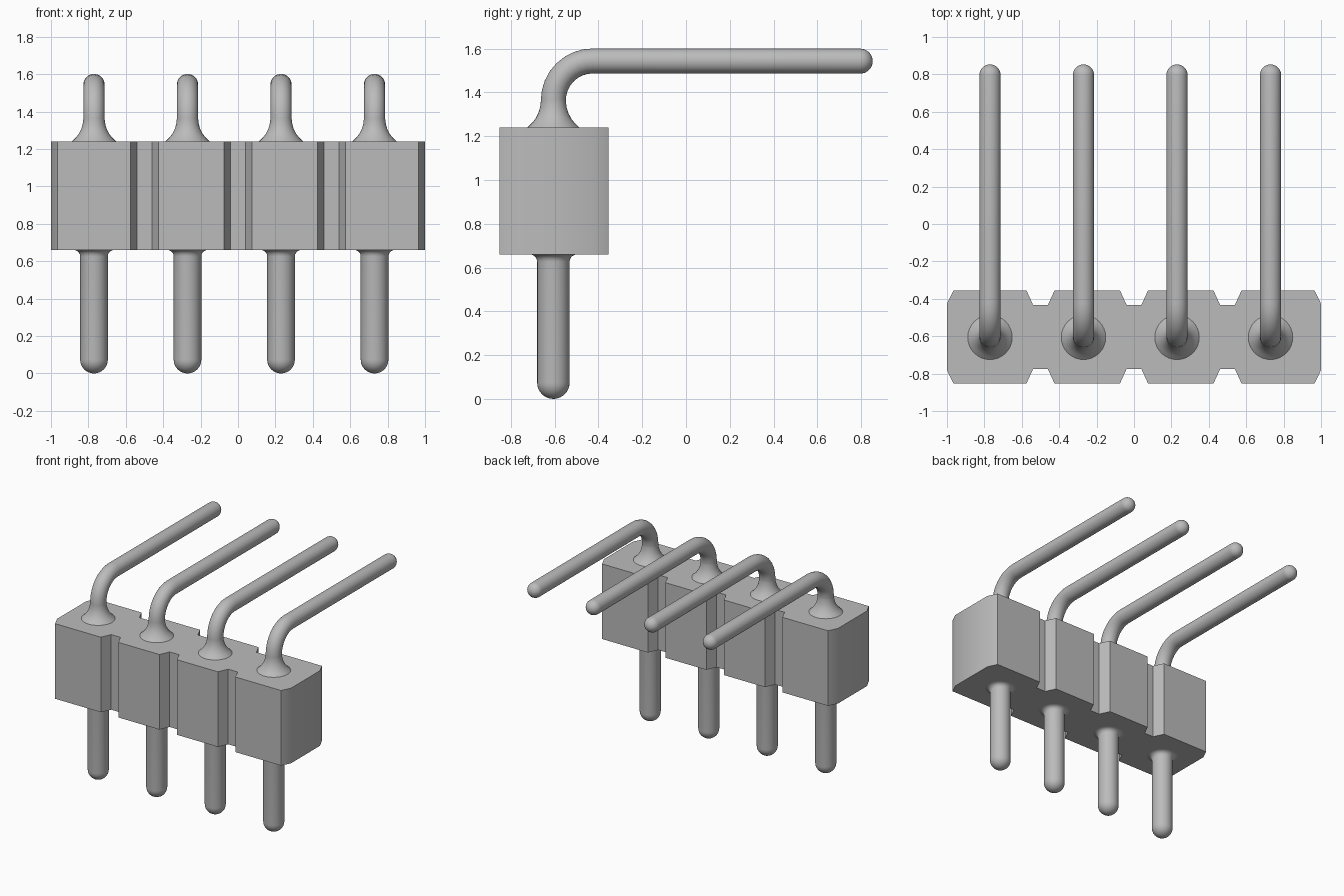
import bpy, bmesh, math
from mathutils import Vector

cube = bpy.data.objects.get("Cube")
if cube:
    bpy.data.objects.remove(cube, do_unlink=True)

grey = bpy.data.materials.new("neutral_grey")
grey.use_nodes = True
colour = (0.5, 0.5, 0.5, 1)
grey.diffuse_color = colour
grey.node_tree.nodes["Principled BSDF"].inputs["Base Color"].default_value = colour

PIN_Y = -0.606      # pin axis
BODY_Y = -0.604     # housing centre line
BOTTOM, TOP = 0.66, 1.24
SIDES = 32


def finish(name, bm):
    bmesh.ops.recalc_face_normals(bm, faces=bm.faces)
    mesh = bpy.data.meshes.new(name)
    bm.to_mesh(mesh)
    bm.free()
    mesh.materials.append(grey)
    ob = bpy.data.objects.new(name, mesh)
    bpy.context.collection.objects.link(ob)
    bpy.ops.object.select_all(action='DESELECT')
    ob.select_set(True)
    bpy.context.view_layer.objects.active = ob
    bpy.ops.object.shade_smooth_by_angle(angle=math.radians(30))
    return ob


def sweep(name, x, stations):
    """Round tube through (y, z, tilt, radius); tilt 0 points up, 90 degrees points back.
    A zero radius closes the tip."""
    bm = bmesh.new()
    rings = []
    for y, z, tilt, r in stations:
        if r < 1e-5:
            rings.append([bm.verts.new((x, y, z))])
            continue
        ring = []
        for i in range(SIDES):
            a = math.tau * i / SIDES
            side = Vector((0, math.cos(tilt), -math.sin(tilt))) * math.sin(a)
            ring.append(bm.verts.new(Vector((x + r * math.cos(a), y, z)) + side * r))
        rings.append(ring)
    for a, b in zip(rings, rings[1:]):
        for i in range(SIDES):
            j = (i + 1) % SIDES
            if len(a) == 1:
                bm.faces.new((a[0], b[j], b[i]))
            elif len(b) == 1:
                bm.faces.new((a[i], a[j], b[0]))
            else:
                bm.faces.new((a[i], a[j], b[j], b[i]))
    return finish(name, bm)


# Housing: four joined blocks with notches between them and chamfered ends
edge = [(-1, 0.177), (-0.965, 0.249)]
for joint in (-0.5, 0, 0.5):
    edge += [(joint - 0.075, 0.249), (joint - 0.04, 0.172),
             (joint + 0.04, 0.172), (joint + 0.075, 0.249)]
edge += [(0.965, 0.249), (1, 0.177)]
outline = [(x, BODY_Y - d) for x, d in edge] + [(x, BODY_Y + d) for x, d in reversed(edge)]
bm = bmesh.new()
base = bm.faces.new([bm.verts.new((x, y, BOTTOM)) for x, y in outline])
lift = bmesh.ops.extrude_face_region(bm, geom=[base], use_keep_orig=True)
bmesh.ops.translate(bm, vec=(0, 0, TOP - BOTTOM),
                    verts=[v for v in lift["geom"] if isinstance(v, bmesh.types.BMVert)])
finish("housing", bm)

# Lower pin: rounded tip, straight shaft, small flare under the housing
R = 0.074
lower = []
for i in range(9):
    a = math.pi / 2 * i / 8
    lower.append((PIN_Y, R - R * math.cos(a), 0, R * math.sin(a)))
for i in range(6):
    a = math.pi / 2 * i / 5
    lower.append((PIN_Y, BOTTOM - 0.034 + 0.034 * math.sin(a), 0, R + 0.034 * (1 - math.cos(a))))

# Upper lead: solder-like flare, bend to the back, long straight run, rounded tip
r, bend, lead_z, tip_y = 0.057, 0.18, 1.543, 0.853
upper = [(PIN_Y, TOP + h, 0, w) for h, w in
         ((0, 0.119), (0.02, 0.098), (0.04, 0.082), (0.065, 0.069), (0.09, 0.061), (0.12, r))]
for i in range(9):
    a = math.pi / 2 * i / 8
    upper.append((PIN_Y + bend * (1 - math.cos(a)), lead_z - bend + bend * math.sin(a) + 0.001, a, r))
for i in range(9):
    a = math.pi / 2 * i / 8
    upper.append((tip_y - r + r * math.sin(a), lead_z, math.pi / 2, r * math.cos(a)))

for n in range(4):
    x = -0.77 + 0.5 * n
    sweep(f"lower_pin_{n + 1}", x, lower)
    sweep(f"bent_lead_{n + 1}", x, upper)
